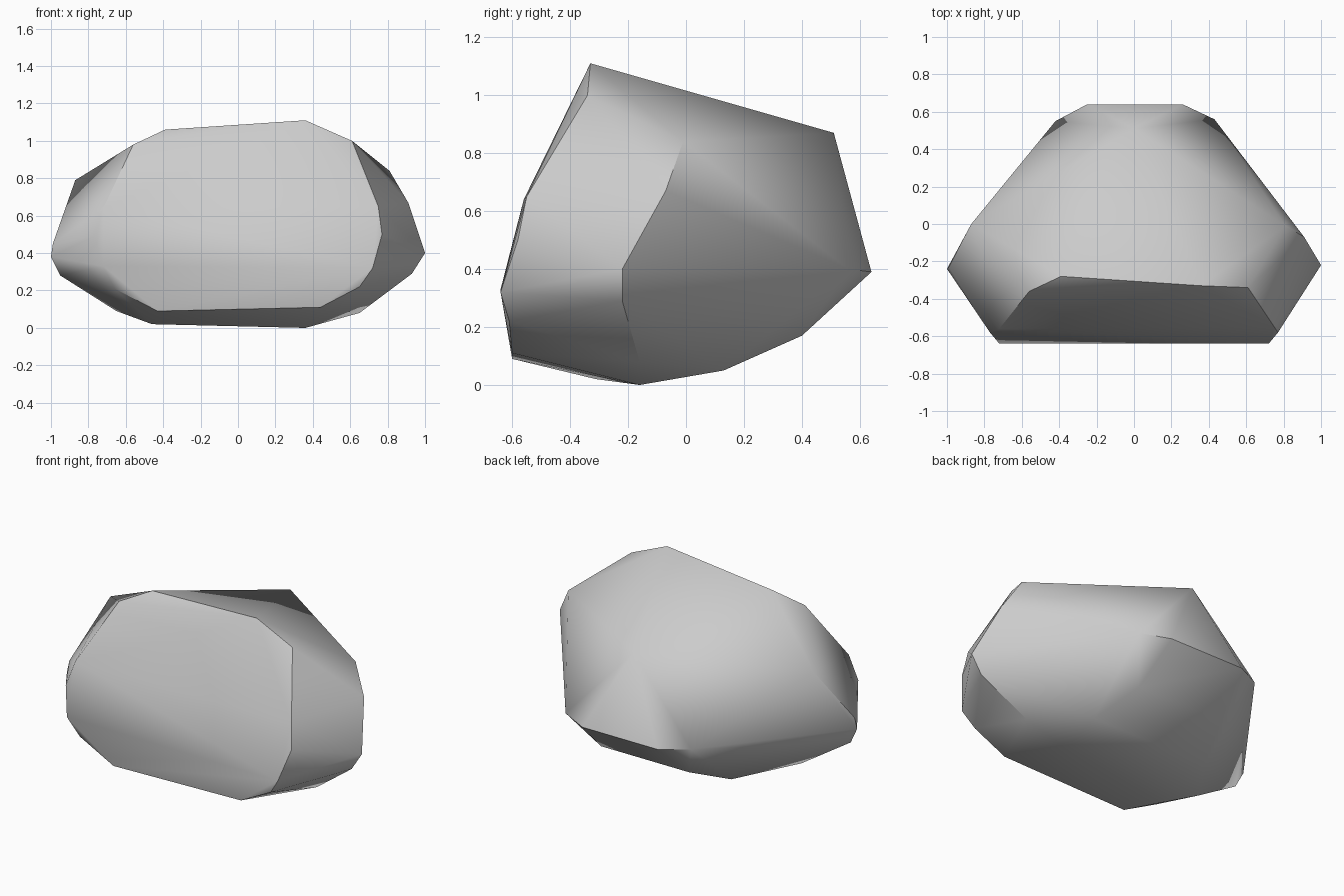
import bpy
import bmesh
import math


def remove_default_cube():
    cube = bpy.data.objects.get("Cube")
    if cube:
        bpy.data.objects.remove(cube, do_unlink=True)


def make_material(name, colour):
    material = bpy.data.materials.new(name)
    material.use_nodes = True
    material.diffuse_color = colour
    shader = material.node_tree.nodes["Principled BSDF"]
    shader.inputs["Base Color"].default_value = colour
    shader.inputs["Roughness"].default_value = 0.9
    return material


def hull_object(name, corner_groups, material, crease_angle):
    """Wrap a convex skin around every corner and shade it with creases."""
    mesh = bpy.data.meshes.new(name)
    bm = bmesh.new()
    for group in corner_groups:
        for corner in group:
            bm.verts.new(corner)
    result = bmesh.ops.convex_hull(bm, input=bm.verts)
    loose = {v for v in result["geom_interior"] if isinstance(v, bmesh.types.BMVert)}
    loose.update(v for v in bm.verts if not v.link_faces)
    bmesh.ops.delete(bm, geom=list(loose), context="VERTS")
    bmesh.ops.recalc_face_normals(bm, faces=bm.faces)
    bm.to_mesh(mesh)
    bm.free()
    mesh.materials.append(material)

    obj = bpy.data.objects.new(name, mesh)
    bpy.context.collection.objects.link(obj)
    bpy.ops.object.select_all(action="DESELECT")
    obj.select_set(True)
    bpy.context.view_layer.objects.active = obj
    bpy.ops.object.shade_smooth_by_angle(angle=math.radians(crease_angle))
    return obj


remove_default_cube()
stone_grey = make_material("stone grey", (0.6, 0.6, 0.6, 1))

# Rim of the broad front facet
front_rim = [
    (.61, -.34, 1), (.75, -.55, .65), (.77, -.58, .5), (.72, -.64, .32),
    (.65, -.61, .22), (.44, -.6, .11), (-.43, -.6, .09), (-.66, -.6, .21),
    (-.72, -.64, .33), (-.77, -.58, .49), (-.72, -.56, .64), (-.56, -.36, .98),
]

# Crest along the top and the high point at the back
crest = [(.36, -.33, 1.11), (-.39, -.28, 1.06), (0, .51, .87)]

# Outer corners of the two flanks
flanks = [
    (.81, -.01, .84), (.91, -.07, .67), (1, -.22, .4), (.93, -.22, .29),
    (-.87, 0, .79), (-.99, -.23, .45), (-1, -.24, .38), (-.95, -.25, .28),
]

# Blunt edge around the back
back_edge = [(.43, .56, .4), (.26, .64, .39), (-.25, .64, .39), (-.42, .55, .4)]

# Rounded underside
underside = [
    (.65, -.16, .08), (.36, -.16, 0), (-.46, -.31, .02), (-.65, -.2, .09),
    (.4, .13, .05), (-.4, .13, .05), (.3, .4, .17), (-.3, .4, .17),
]

hull_object(
    "boulder",
    [front_rim, crest, flanks, back_edge, underside],
    stone_grey,
    crease_angle=40,
)
